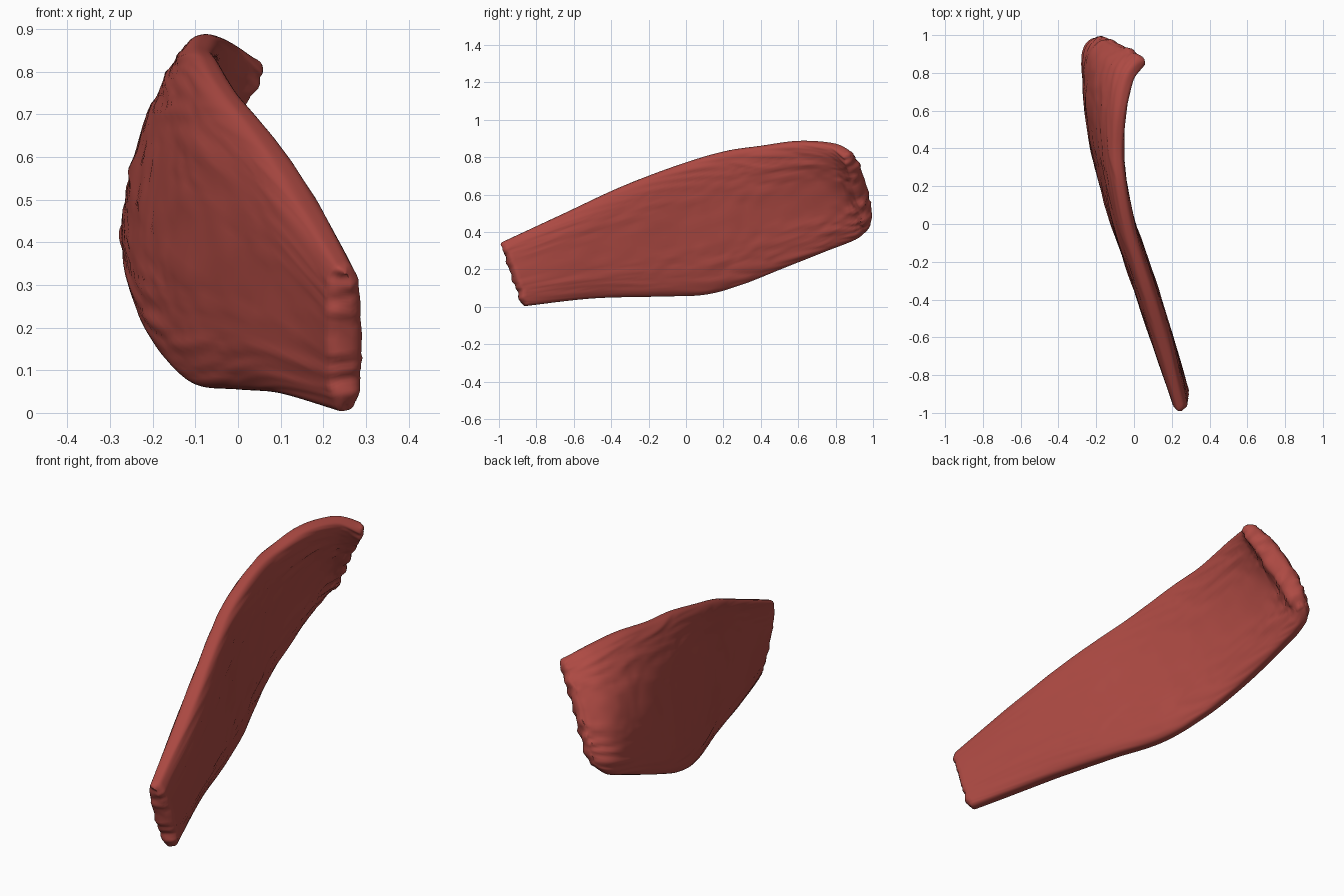
import bpy
import bmesh
from math import sin, cos, pi, copysign
from mathutils import Vector
from mathutils.noise import noise

if "Cube" in bpy.data.objects:
    bpy.data.objects.remove(bpy.data.objects["Cube"], do_unlink=True)

# Muscle slab stations: lower edge, upper edge, half thickness, sideways bow
STATIONS = [
    ((.25, -.855, .005), (.245, -.975, .35), .042, 0),
    ((.115, -.5, .045), (.16, -.65, .5), .058, 0),
    ((.005, -.15, .055), (.07, -.35, .64), .06, .005),
    ((-.085, .1, .065), (-.025, -.05, .755), .058, .01),
    ((-.15, .3, .12), (-.07, .2, .83), .056, .015),
    ((-.2, .5, .2), (-.085, .4, .86), .058, .022),
    ((-.23, .75, .3), (-.065, .6, .885), .06, .03),
    ((-.235, .92, .37), (-.02, .77, .87), .058, .03),
    ((-.19, .975, .42), (.05, .86, .825), .045, .025),
]
ROWS, SIDES = 110, 110
# End caps: distance past the end, and share of the section kept
CAP = [(.008, .86), (.015, .6), (.018, .3)]


def spline(values, u):
    """Smooth interpolation through evenly spaced values."""
    last = len(values) - 1
    i = min(int(u * last), last - 1)
    t = u * last - i
    a, b, c, d = (values[min(max(k, 0), last)] for k in range(i - 1, i + 3))
    m, n = (c - a) / 2, (d - b) / 2
    return b + m * t + (c * 3 - b * 3 - m * 2 - n) * t ** 2 + (b * 2 - c * 2 + m + n) * t ** 3


lower = [Vector(s[0]) for s in STATIONS]
upper = [Vector(s[1]) for s in STATIONS]
half = [s[2] for s in STATIONS]
bow = [s[3] for s in STATIONS]


def power(x, p):
    return copysign(abs(x) ** p, x)


def surface_point(u, angle, past=0, shrink=1):
    """Point on the slab: u runs lengthwise, angle goes round the section."""
    lo, hi = spline(lower, u), spline(upper, u)
    near, far = max(u - .02, 0), min(u + .02, 1)
    along = (spline(lower, far) + spline(upper, far)
             - spline(lower, near) - spline(upper, near)).normalized()
    normal = along.cross(hi - lo).normalized()
    v = (1 - power(cos(angle), .65)) / 2
    v = .5 + (v - .5) * (.85 + .15 * shrink)
    w = power(sin(angle), .65)
    # Lengthwise fibre ridges with creases between, deeper towards the back
    side = copysign(5, w)
    fibre = noise(Vector((u * 4, v * 13 + u * 4, side)))
    crease = .25 - abs(noise(Vector((u * 5, v * 17 + u * 6, side * 2))))
    depth = (.007 + .013 * u) * (fibre * .8 - crease) * abs(w)
    # Ragged cut ends
    ragged = .014 * noise(Vector((v * 11, w, u * 9))) * abs(2 * u - 1) ** 12
    ragged += copysign(past, u - .5)
    thick = (spline(half, u) * w + copysign(depth, w)) * shrink
    return lo.lerp(hi, v) + normal * (thick - spline(bow, u) * sin(pi * v)) + along * ragged


bm = bmesh.new()
sections = [(0, *c) for c in reversed(CAP)]
sections += [(r / ROWS, 0, 1) for r in range(ROWS + 1)]
sections += [(1, *c) for c in CAP]
rings = [[bm.verts.new(surface_point(u, 2 * pi * (k + .5) / SIDES, past, shrink))
          for k in range(SIDES)] for u, past, shrink in sections]
for a, b in zip(rings, rings[1:]):
    for k in range(SIDES):
        n = (k + 1) % SIDES
        bm.faces.new((a[k], a[n], b[n], b[k]))
# Close both ends with strips between the two sides
for ring in (rings[0], rings[-1]):
    for k in range(SIDES // 2 - 1):
        bm.faces.new((ring[k], ring[k + 1], ring[-k - 2], ring[-k - 1]))
bmesh.ops.recalc_face_normals(bm, faces=bm.faces)

mesh = bpy.data.meshes.new("muscle")
bm.to_mesh(mesh)
bm.free()
muscle = bpy.data.objects.new("muscle", mesh)
bpy.context.collection.objects.link(muscle)

# Muscle red
red = bpy.data.materials.new("muscle red")
red.use_nodes = True
colour = (.42, .068, .056, 1)
red.diffuse_color = colour
red.node_tree.nodes["Principled BSDF"].inputs["Base Color"].default_value = colour
mesh.materials.append(red)

bpy.context.view_layer.objects.active = muscle
muscle.select_set(True)
bpy.ops.object.shade_smooth_by_angle(angle=pi / 3)
